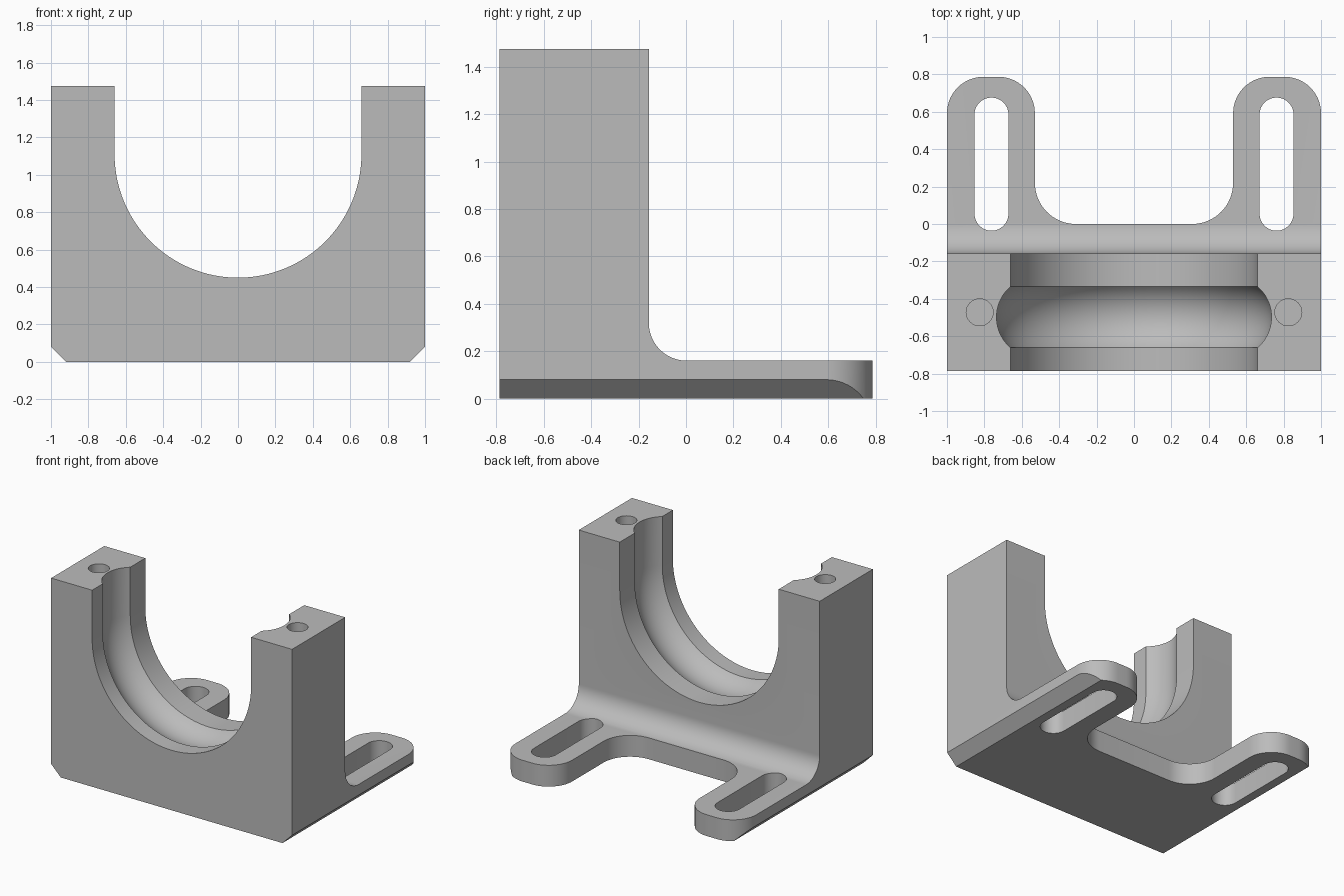
import bpy, bmesh, math
from mathutils import Vector

cube = bpy.data.objects.get("Cube")
if cube:
    bpy.data.objects.remove(cube, do_unlink=True)

grey = bpy.data.materials.new("plain grey")
grey.use_nodes = True
grey.diffuse_color = (0.5, 0.5, 0.5, 1)
grey.node_tree.nodes["Principled BSDF"].inputs["Base Color"].default_value = (0.5, 0.5, 0.5, 1)

FRONT, WALL, BACK = -0.787, -0.157, 0.787   # depth stations
TOP, PLATE = 1.475, 0.16                    # heights
BORE, BORE_Z = 0.66, 1.11                   # saddle radius and centre height


def arc(cx, cy, r, a0, a1, n=16):
    """Points on a circular arc, angles in degrees."""
    angles = [math.radians(a0 + (a1 - a0) * i / n) for i in range(n + 1)]
    return [(cx + r * math.cos(a), cy + r * math.sin(a)) for a in angles]


def loft(name, rings):
    """Closed solid through rings of equal point count."""
    bm = bmesh.new()
    loops = [[bm.verts.new(p) for p in ring] for ring in rings]
    n = len(loops[0])
    for a, b in zip(loops, loops[1:]):
        for i in range(n):
            j = (i + 1) % n
            bm.faces.new((a[i], a[j], b[j], b[i]))
    bm.faces.new(loops[0])
    bm.faces.new(loops[-1])
    bmesh.ops.recalc_face_normals(bm, faces=bm.faces)
    mesh = bpy.data.meshes.new(name)
    bm.to_mesh(mesh)
    bm.free()
    mesh.materials.append(grey)
    obj = bpy.data.objects.new(name, mesh)
    bpy.context.collection.objects.link(obj)
    return obj


def prism(name, outline, axis, lo, hi):
    """Extrude a 2D outline along axis 0, 1 or 2."""
    def place(p, t):
        c = list(p)
        c.insert(axis, t)
        return Vector(c)
    return loft(name, [[place(p, t) for p in outline] for t in (lo, hi)])


def combine(target, tool, operation):
    """Apply a boolean and discard the tool."""
    mod = target.modifiers.new("cut", 'BOOLEAN')
    mod.operation, mod.solver, mod.object = operation, 'EXACT', tool
    tool.hide_render = True
    bpy.context.view_layer.update()
    graph = bpy.context.evaluated_depsgraph_get()
    mesh = bpy.data.meshes.new_from_object(target.evaluated_get(graph))
    target.modifiers.clear()
    target.data = mesh
    bpy.data.objects.remove(tool, do_unlink=True)


# Upright block, fillet and base plate from one side profile
side = [(FRONT, 0), (1.0, 0), (1.0, PLATE)]
side += arc(WALL + 0.16, PLATE + 0.16, 0.16, 270, 180)
side += [(WALL, TOP), (FRONT, TOP)]
bracket = prism("bearing_bracket", side, 0, -1.2, 1.2)

# Plan outline with two rounded lugs
half = [(0.31, 0.0)] + arc(0.31, 0.22, 0.22, 270, 360)[1:]
half += arc(0.725, BACK - 0.195, 0.195, 180, 90)
half += arc(0.805, BACK - 0.195, 0.195, 90, 0) + [(1.0, -1.0)]
plan = half + [(-x, y) for x, y in reversed(half)]
combine(bracket, prism("plan_tool", plan, 2, -0.5, 2), 'INTERSECT')

# Chamfered lower side edges
ends = [(0.84, -0.08), (1.2, 0.28), (1.2, 2.0)]
ends += [(-x, z) for x, z in reversed(ends)]
combine(bracket, prism("chamfer_tool", ends, 1, -1.5, 1.5), 'INTERSECT')

# U-shaped saddle with a rounded groove swept around it
def saddle_ring(y, r):
    pts = [(-r, 1.8)] + arc(0, BORE_Z, r, 180, 360, 64) + [(r, 1.8)]
    return [(x, y, z) for x, z in pts]

half_width, depth, groove_y = 0.163, 0.075, -0.498
groove_r = (half_width ** 2 + depth ** 2) / (2 * depth)
span = math.degrees(math.asin(half_width / groove_r))
groove = arc(groove_y, BORE + depth - groove_r, groove_r, 90 + span, 90 - span, 20)
stations = [(-1.0, BORE)] + groove + [(0.3, BORE)]
combine(bracket, loft("saddle_tool", [saddle_ring(y, r) for y, r in stations]), 'DIFFERENCE')

# Mounting slots in the lugs and bolt holes in the post tops
for s in (-1, 1):
    slot = arc(s * 0.762, 0.585, 0.091, 0, 180) + arc(s * 0.762, 0.055, 0.091, 180, 360)
    combine(bracket, prism("slot_tool", slot, 2, -0.3, 0.6), 'DIFFERENCE')
    hole = arc(s * 0.825, -0.472, 0.072, 0, 360, 32)[:-1]
    combine(bracket, prism("hole_tool", hole, 2, TOP - 0.45, 2), 'DIFFERENCE')

# Smooth curved faces, keep machined edges crisp
bpy.ops.object.select_all(action='DESELECT')
bracket.select_set(True)
bpy.context.view_layer.objects.active = bracket
bpy.ops.object.shade_smooth_by_angle(angle=math.radians(25))
